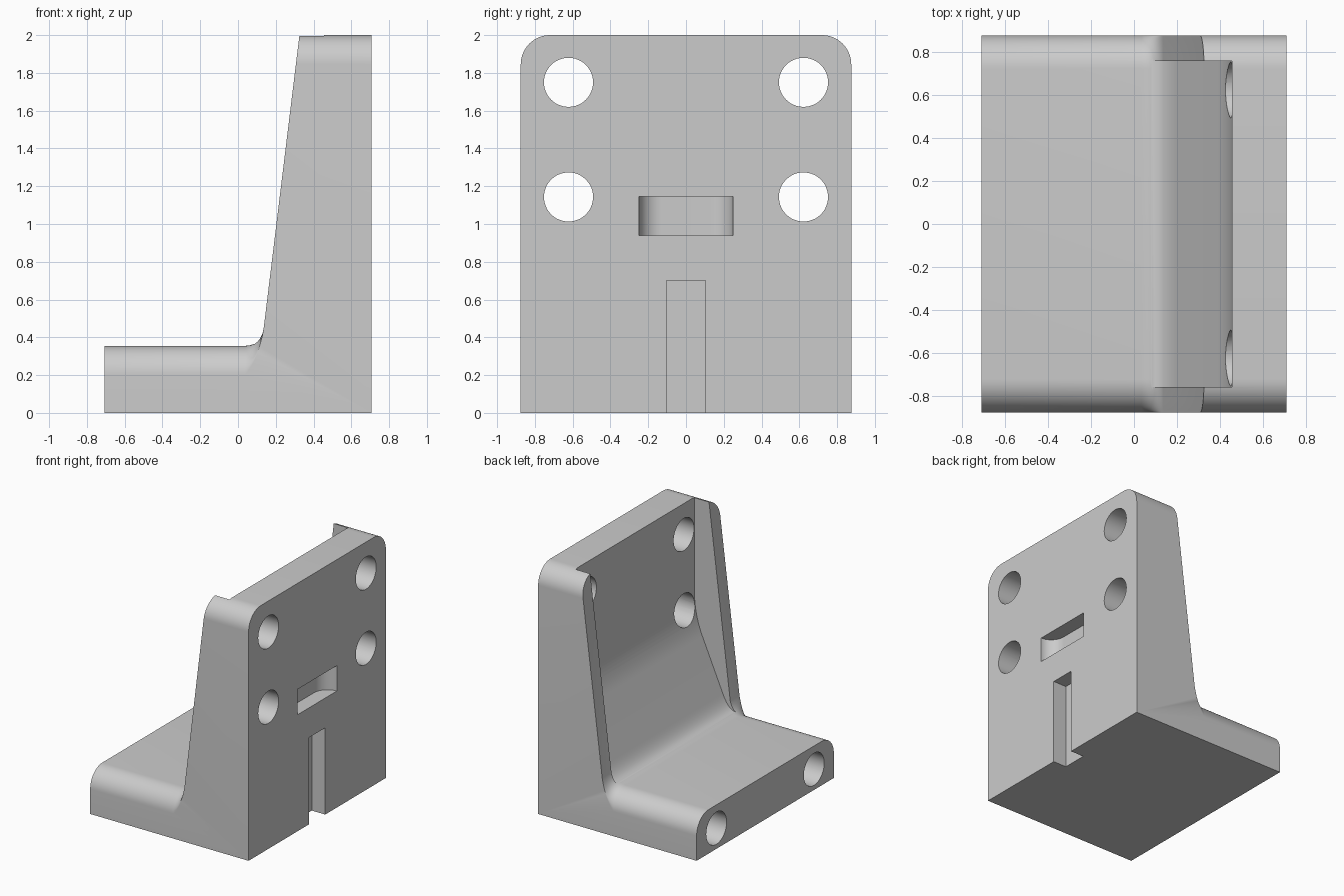
import bpy, bmesh, math
from mathutils import Vector, Matrix

if "Cube" in bpy.data.objects:
    bpy.data.objects.remove(bpy.data.objects["Cube"], do_unlink=True)

X, Y, R = 0.707, 0.875, 0.155      # half sizes and edge rounding
HOLE_R, HOLE_Y = 0.13, 0.622


def make_object(name, bm):
    bmesh.ops.recalc_face_normals(bm, faces=bm.faces)
    mesh = bpy.data.meshes.new(name)
    bm.to_mesh(mesh)
    bm.free()
    obj = bpy.data.objects.new(name, mesh)
    bpy.context.collection.objects.link(obj)
    return obj


def loft(name, rings):
    """Skin a row of matching closed sections and cap both ends."""
    bm = bmesh.new()
    rows = [[bm.verts.new(p) for p in ring] for ring in rings]
    n = len(rows[0])
    for a, b in zip(rows, rows[1:]):
        for i in range(n):
            j = (i + 1) % n
            bm.faces.new((a[i], a[j], b[j], b[i]))
    bm.faces.new(rows[0])
    bm.faces.new(rows[-1])
    return make_object(name, bm)


def curve(a, c, b, steps=10):
    """Rounded corner from a to b around control point c."""
    a, b, c = Vector(a), Vector(b), Vector(c)
    ts = [i / steps for i in range(steps + 1)]
    return [tuple(a * (1 - t) ** 2 + c * 2 * t * (1 - t) + b * t * t) for t in ts]


def slope_x(z):
    return 0.135 + (z - 0.44) * 0.122


def bracket_section(y, drop):
    """L-shaped side section, lowered by drop along the rounded edges."""
    h, top = 0.355 - drop, 2 - drop
    corner_z = h + drop / 2
    fillet = curve((0.035, h), (slope_x(corner_z) - 0.01, corner_z), (0.135, 0.44))
    pts = [(-X, 0), (-X, h)] + fillet + [(slope_x(top), top), (X, top), (X, 0)]
    return [(x, y, z) for x, z in pts]


# Main body: sections swept across the width with rounded top edges
angles = [math.pi / 2 * i / 14 for i in range(15)]
side = [(Y - R + R * math.sin(a), R * (1 - math.cos(a))) for a in angles]
stations = [(-y, d) for y, d in reversed(side)] + side
body = loft("angle_bracket", [bracket_section(y, d) for y, d in stations])


def prism_y(name, pts, half):
    return loft(name, [[(x, y, z) for x, z in pts] for y in (-half, half)])


def prism_z(name, pts, z0, z1):
    return loft(name, [[(x, y, z) for x, y in pts] for z in (z0, z1)])


def hole(name, y, z, x0, x1):
    bm = bmesh.new()
    place = Matrix.Translation(((x0 + x1) / 2, y, z)) @ Matrix.Rotation(math.pi / 2, 4, 'Y')
    bmesh.ops.create_cone(bm, cap_ends=True, segments=48, radius1=HOLE_R,
                          radius2=HOLE_R, depth=x1 - x0, matrix=place)
    return make_object(name, bm)


cutters = []

# Recess between the two side ribs
recess = [(0, 0.364)] + curve((0.085, 0.364), (0.149, 0.364), (0.2, 0.48))
recess += curve((0.385, 0.9), (0.455, 1.06), (0.455, 1.25), 14)
recess += [(0.455, 2.1), (0, 2.1)]
cutters.append(prism_y("rib_recess_cutter", recess, 0.757))

# Bolt holes through the upright and blind holes in the foot
for y in (-HOLE_Y, HOLE_Y):
    for z in (1.143, 1.75):
        cutters.append(hole("upright_hole_cutter", y, z, 0.1, 0.9))
    cutters.append(hole("foot_hole_cutter", y, 0.167, -0.9, -0.1))

# Keyway open at the bottom
key = [(X - 0.12, -0.102), (X - 0.12, 0.102), (0.9, 0.102), (0.9, -0.102)]
cutters.append(prism_z("keyway_cutter", key, -0.1, 0.7))

# Cross slot with rounded inner ends
r = 0.12
arc = [(X - r * math.sin(a), 0.25 - r + r * math.cos(a)) for a in angles]
slot = [(0.9, 0.25)] + arc + [(x, -y) for x, y in reversed(arc)] + [(0.9, -0.25)]
cutters.append(prism_z("cross_slot_cutter", slot, 0.94, 1.145))

bpy.context.view_layer.objects.active = body
for cutter in cutters:
    cutter.hide_render = True
    mod = body.modifiers.new(cutter.name, 'BOOLEAN')
    mod.operation, mod.solver, mod.object = 'DIFFERENCE', 'EXACT', cutter
    bpy.ops.object.modifier_apply(modifier=mod.name)
    bpy.data.objects.remove(cutter, do_unlink=True)

# Single grey finish
grey = bpy.data.materials.new("plain_grey")
grey.use_nodes = True
colour = (0.6, 0.6, 0.6, 1)
grey.diffuse_color = colour
grey.node_tree.nodes["Principled BSDF"].inputs["Base Color"].default_value = colour
body.data.materials.clear()
body.data.materials.append(grey)

bpy.ops.object.select_all(action='DESELECT')
body.select_set(True)
bpy.ops.object.shade_smooth_by_angle(angle=math.radians(30))
